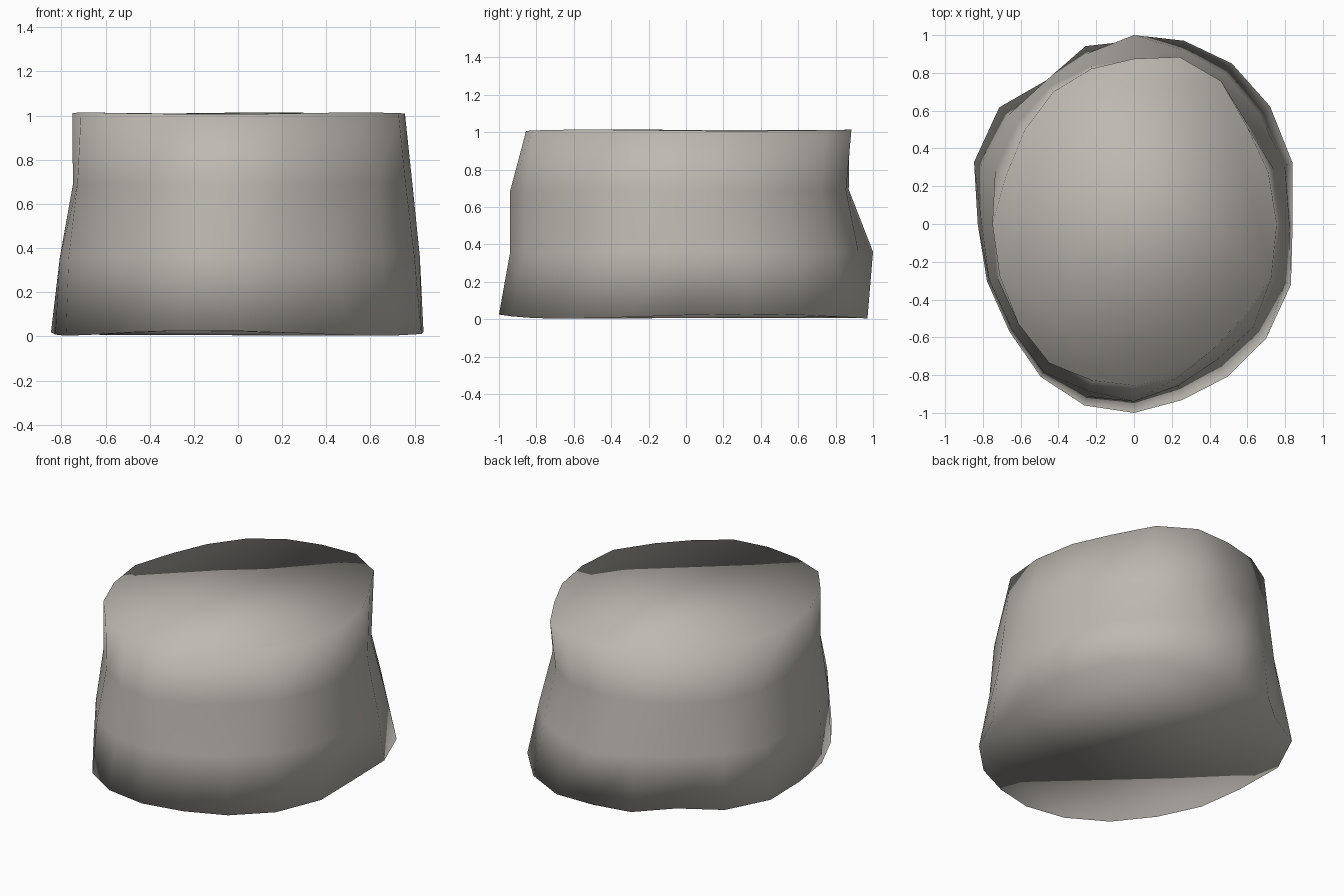
import bpy, bmesh, math

if "Cube" in bpy.data.objects:
    bpy.data.objects.remove(bpy.data.objects["Cube"])

# Radius factors every 18 degrees (counter-clockwise from +x) on a 0.84 x 1.0 ellipse
RINGS = [
    (0.015, [1.0, 1.05, 1.06, 1.05, 1.02, .97, .99, .94, 1.05, 1.06,
             .985, .975, .97, 1.0, 1.01, 1.0, .98, 1.0, 1.03, 1.04]),
    (0.36, [.98, 1.0, .98, .98, .97, 1.0, .95, .94, .98, 1.01,
            .96, .96, .95, .97, .96, .94, .91, .92, .96, 1.0]),
    (0.69, [.94, .93, .89, .895, .90, .87, .88, .90, .91, .92,
            .89, .91, .90, .905, .93, .94, .90, .89, .93, .95]),
    (1.01, [.90, .89, .88, .935, .93, .875, .865, .865, .85, .845,
            .893, .89, .90, .91, .87, .855, .86, .83, .845, .91]),
]
SIDES = 20

stone = bpy.data.materials.new("warm grey stone")
stone.diffuse_color = (0.51, 0.48, 0.44, 1)
stone.use_nodes = True
stone.node_tree.nodes["Principled BSDF"].inputs["Base Color"].default_value = stone.diffuse_color

# Stone drum: four uneven rings bridged together, with closed ends
bm = bmesh.new()
loops = []
for k, (z, radii) in enumerate(RINGS):
    loop = []
    for i, r in enumerate(radii):
        a = 2 * math.pi * i / SIDES
        wobble = (0.012 if k == 0 else 0.004) * math.sin(3 * a + 0.6 + k)
        loop.append(bm.verts.new((0.84 * r * math.cos(a), r * math.sin(a), z + wobble)))
    loops.append(loop)
for lo, hi in zip(loops, loops[1:]):
    for i in range(SIDES):
        j = (i + 1) % SIDES
        bm.faces.new((lo[i], lo[j], hi[j], hi[i]))
bm.faces.new(loops[0][::-1])
bm.faces.new(loops[-1])

# Smooth throughout, including over the rims
for f in bm.faces:
    f.smooth = True
mesh = bpy.data.meshes.new("stone_drum")
bm.to_mesh(mesh)
bm.free()
mesh.materials.append(stone)
bpy.context.collection.objects.link(bpy.data.objects.new("stone_drum", mesh))
